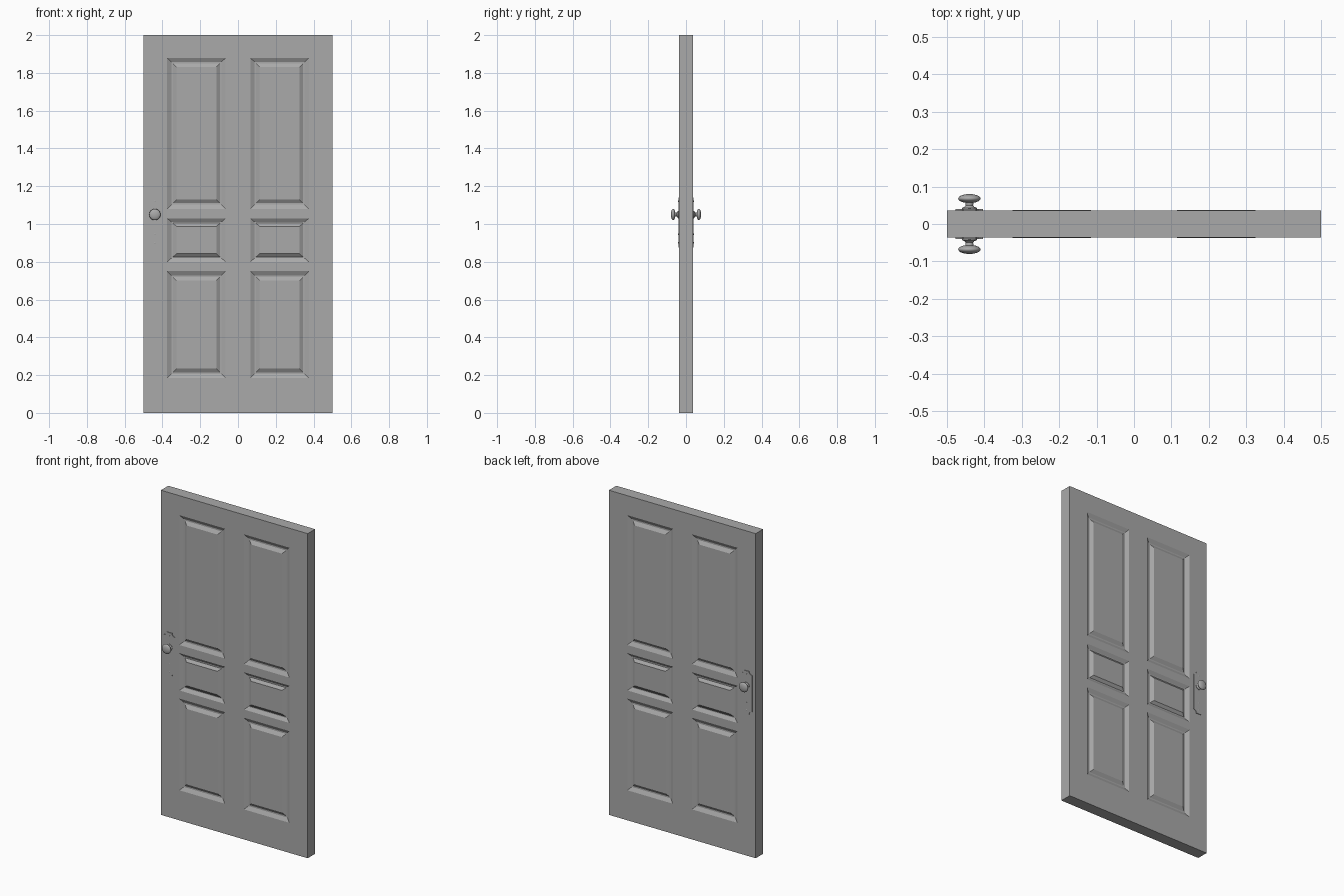
import bpy, bmesh, math
from mathutils import Vector

cube = bpy.data.objects.get("Cube")
if cube:
    bpy.data.objects.remove(cube, do_unlink=True)

grey = bpy.data.materials.new("plain_grey")
grey.use_nodes = True
colour = (0.4, 0.4, 0.4, 1)
grey.diffuse_color = colour
grey.node_tree.nodes["Principled BSDF"].inputs["Base Color"].default_value = colour

HALF = 0.036            # half the door thickness
KNOB_X, KNOB_Z = -0.44, 1.05


def finish(name, bm, smooth=False):
    bmesh.ops.remove_doubles(bm, verts=bm.verts, dist=0.00001)
    bmesh.ops.recalc_face_normals(bm, faces=bm.faces)
    mesh = bpy.data.meshes.new(name)
    bm.to_mesh(mesh)
    bm.free()
    obj = bpy.data.objects.new(name, mesh)
    bpy.context.collection.objects.link(obj)
    mesh.materials.append(grey)
    if smooth:
        bpy.ops.object.select_all(action='DESELECT')
        obj.select_set(True)
        bpy.context.view_layer.objects.active = obj
        bpy.ops.object.shade_smooth_by_angle(angle=math.radians(40))
    return obj


def add_face(bm, points):
    return bm.faces.new([bm.verts.new(p) for p in points])


def rect(x0, x1, z0, z1, y, dx=0, dz=0):
    x0, x1, z0, z1 = x0 + dx, x1 - dx, z0 + dz, z1 - dz
    return [(x0, y, z0), (x1, y, z0), (x1, y, z1), (x0, y, z1)]


def panel(bm, cell, side, squeeze):
    # moulded groove around a raised field: (inset, depth)
    steps = [(0, 0), (0.022, 0.012), (0.03, 0.012), (0.05, -0.0008)]
    rings = [rect(*cell, side * (HALF - d), i, i * squeeze) for i, d in steps]
    for a, b in zip(rings, rings[1:]):
        for k in range(4):
            n = (k + 1) % 4
            add_face(bm, [a[k], a[n], b[n], b[k]])
    add_face(bm, rings[-1])


# Door leaf with six panels on each side
xs = [-0.5, -0.375, -0.065, 0.065, 0.375, 0.5]
zs = [0, 0.185, 0.75, 0.80, 1.03, 1.08, 1.88, 2]
bm = bmesh.new()
for side in (-1, 1):
    for i in range(len(xs) - 1):
        for j in range(len(zs) - 1):
            cell = (xs[i], xs[i + 1], zs[j], zs[j + 1])
            if i % 2 and j % 2:
                panel(bm, cell, side, 0.85 if j == 3 else 1)
            else:
                add_face(bm, rect(*cell, side * HALF))
# Door edges
for a, b in zip(xs, xs[1:]):
    for z in (zs[0], zs[-1]):
        add_face(bm, [(a, -HALF, z), (b, -HALF, z), (b, HALF, z), (a, HALF, z)])
for a, b in zip(zs, zs[1:]):
    for x in (xs[0], xs[-1]):
        add_face(bm, [(x, -HALF, a), (x, -HALF, b), (x, HALF, b), (x, HALF, a)])
finish("door_leaf", bm)


def lathe(name, profile, x, z, side, segments=32):
    # profile of (radius, distance from the door centre), spun about y
    bm = bmesh.new()
    verts = [bm.verts.new((x + r, side * y, z)) for r, y in profile]
    edges = [bm.edges.new(pair) for pair in zip(verts, verts[1:])]
    bmesh.ops.spin(bm, geom=verts + edges, cent=(x, 0, z), axis=(0, 1, 0),
                   angle=2 * math.pi, steps=segments)
    return finish(name, bm, smooth=True)


def backplate(name, side):
    # upright plate with stepped, scooped corners
    half_w, z0, z1, scoop = 0.037, 0.875, 1.14, 0.02
    mid = (z0 + z1) / 2
    outline = []
    for sx, sz in ((1, 1), (-1, 1), (-1, -1), (1, -1)):
        corner = Vector((sx * half_w, sz * (z1 - mid)))
        arc = []
        for k in range(6):
            t = k / 5 * math.pi / 2
            arc.append(corner - Vector((sx * math.sin(t), sz * math.cos(t))) * scoop)
        outline += arc if sx * sz > 0 else arc[::-1]
    bm = bmesh.new()
    face = add_face(bm, [(KNOB_X + p.x, side * HALF, mid + p.y) for p in outline])
    grown = bmesh.ops.extrude_face_region(bm, geom=[face])["geom"]
    for v in grown:
        if isinstance(v, bmesh.types.BMVert):
            v.co.y += side * 0.004
    finish(name, bm)


# Flattened round knob on a flared neck
knob_profile = [(0.02, HALF + 0.003), (0.02, 0.043), (0.013, 0.046), (0.01, 0.05), (0.011, 0.057)]
for k in range(1, 13):
    t = math.pi * (0.12 + 0.88 * k / 12)
    knob_profile.append((0.03 * math.sin(t), 0.068 - 0.012 * math.cos(t)))

surface = HALF + 0.004
stud = [(0.004, surface - 0.001), (0.004, surface + 0.001),
        (0.002, surface + 0.002), (0, surface + 0.002)]

# Matching handle sets on both sides
for side, label in ((-1, "front"), (1, "back")):
    backplate(label + "_backplate", side)
    lathe(label + "_knob", knob_profile, KNOB_X, KNOB_Z, side)
    for n, z in enumerate((1.12, 0.945, 0.9)):
        lathe(f"{label}_plate_stud_{n + 1}", stud, KNOB_X, z, side, 12)
